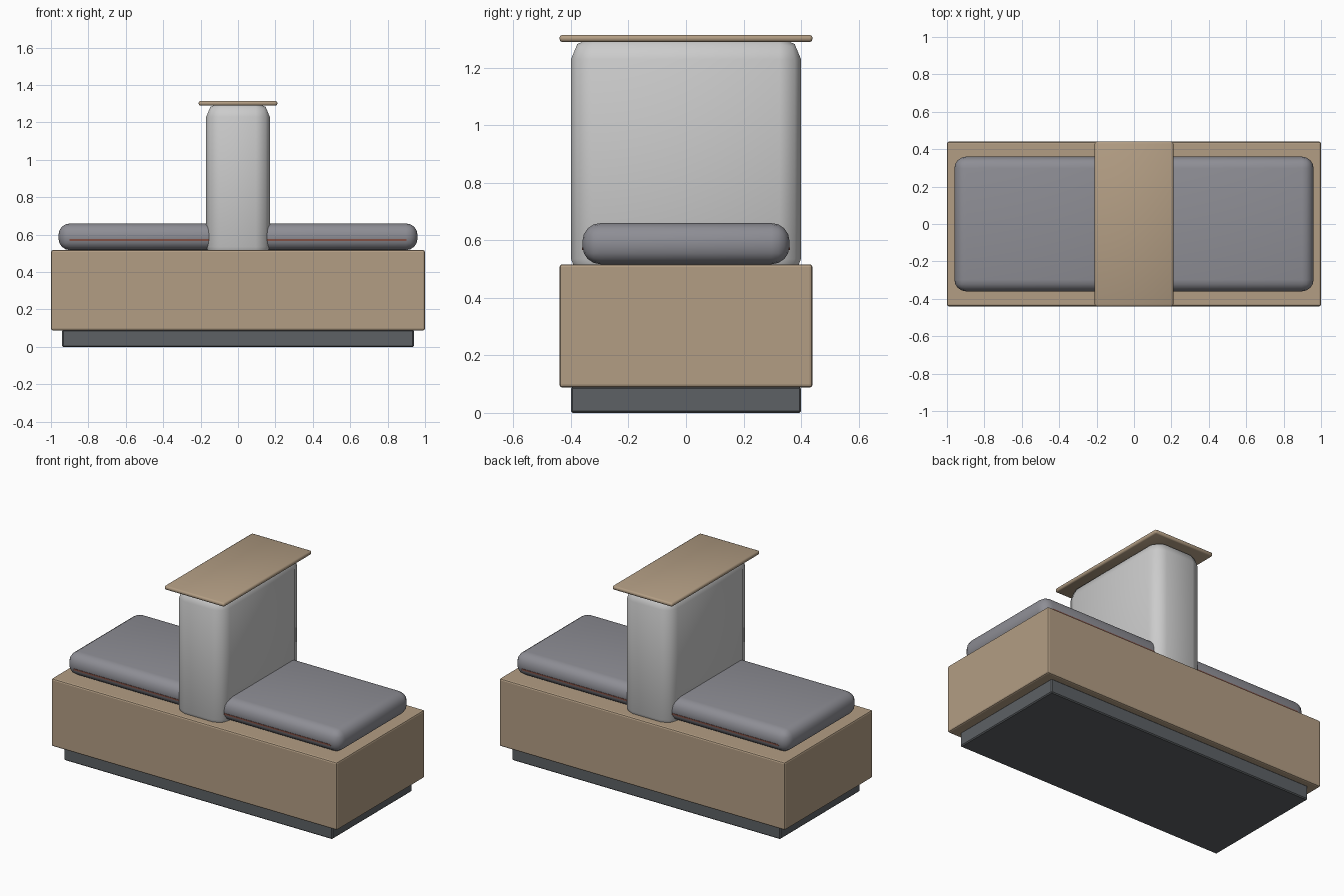
import bpy
import bmesh
from mathutils import Matrix

if "Cube" in bpy.data.objects:
    bpy.data.objects.remove(bpy.data.objects["Cube"])


def material(name, rgb):
    mat = bpy.data.materials.new(name)
    mat.diffuse_color = (*rgb, 1)
    mat.use_nodes = True
    mat.node_tree.nodes["Principled BSDF"].inputs["Base Color"].default_value = mat.diffuse_color
    return mat


WOOD = material("wood", (0.45, 0.34, 0.23))
FABRIC = material("fabric", (0.27, 0.27, 0.30))
DARK = material("dark_base", (0.11, 0.12, 0.13))
PIPING = material("piping", (0.22, 0.08, 0.06))


def block(name, x, y, z, bevel=0.0, segments=1, mat=None, smooth=False):
    """Rounded box from (min, max) ranges along each axis."""
    size = [r[1] - r[0] for r in (x, y, z)]
    mid = [(r[0] + r[1]) / 2 for r in (x, y, z)]
    bm = bmesh.new()
    bmesh.ops.create_cube(bm, size=1, matrix=Matrix.Diagonal((*size, 1)))
    if bevel:
        bmesh.ops.bevel(bm, geom=bm.edges[:], offset=bevel, segments=segments,
                        profile=0.5, affect='EDGES')
    for f in bm.faces:
        f.smooth = smooth
    mesh = bpy.data.meshes.new(name)
    bm.to_mesh(mesh)
    bm.free()
    obj = bpy.data.objects.new(name, mesh)
    obj.location = mid
    if mat:
        mesh.materials.append(mat)
    bpy.context.collection.objects.link(obj)
    return obj


# Recessed plinth and wooden bench body
block("plinth", (-0.94, 0.94), (-0.40, 0.40), (0, 0.09), 0.006, 1, DARK)
block("bench_body", (-1, 1), (-0.44, 0.44), (0.088, 0.517), 0.01, 2, WOOD)

# Central divider, sunk into the body, with its wooden cap
block("divider", (-0.17, 0.17), (-0.40, 0.40), (0.46, 1.305), 0.075, 2, smooth=True)
block("divider_cap", (-0.21, 0.21), (-0.44, 0.44), (1.29, 1.315), 0.01, 2, WOOD, True)

# A seat cushion each side, with piping along front and back
for side, s in (("left", -1), ("right", 1)):
    block(f"{side}_cushion", sorted((s * 0.02, s * 0.96)), (-0.36, 0.36),
          (0.517, 0.66), 0.062, 4, FABRIC, True)
    for edge, t in (("front", -1), ("back", 1)):
        block(f"{side}_{edge}_piping", sorted((s * 0.08, s * 0.90)),
              sorted((t * 0.35, t * 0.362)), (0.566, 0.576), mat=PIPING)
